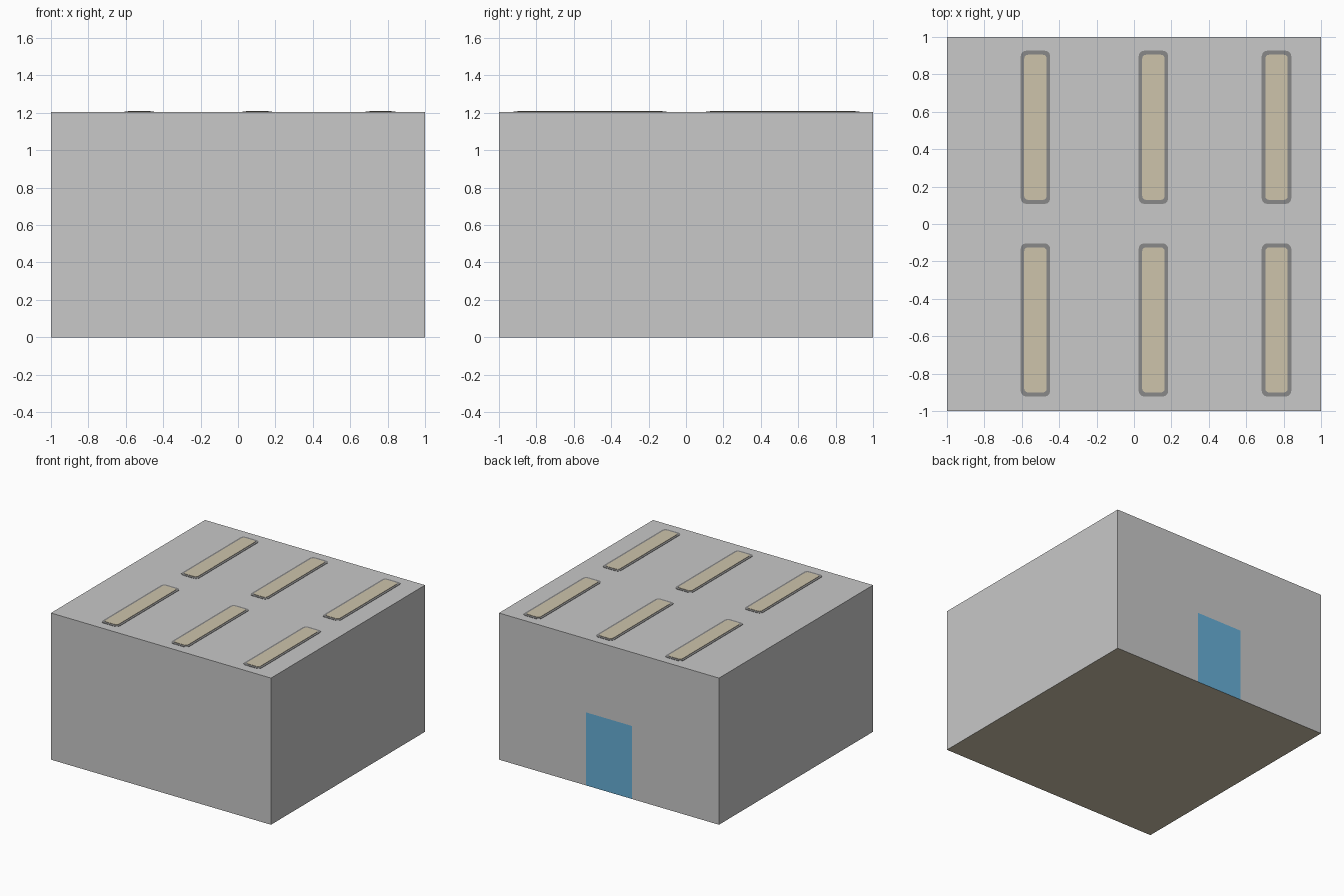
import bpy, bmesh, math

if "Cube" in bpy.data.objects:
    bpy.data.objects.remove(bpy.data.objects["Cube"])

WALL_TOP, ROOF_TOP = 1.2, 1.205
DOOR_W, DOOR_H = 0.21, 0.6


def material(name, r, g, b):
    m = bpy.data.materials.new(name)
    m.diffuse_color = (r, g, b, 1)
    m.use_nodes = True
    m.node_tree.nodes["Principled BSDF"].inputs["Base Color"].default_value = m.diffuse_color
    return m


GREY = material("wall grey", 0.58, 0.58, 0.58)
DARK = material("frame grey", 0.25, 0.25, 0.25)
BEIGE = material("warm beige", 0.61, 0.55, 0.41)
BLUE = material("door blue", 0.135, 0.43, 0.68)


def mesh_object(name, bm, mat):
    mesh = bpy.data.meshes.new(name)
    bm.to_mesh(mesh)
    bm.free()
    mesh.materials.append(mat)
    obj = bpy.data.objects.new(name, mesh)
    bpy.context.collection.objects.link(obj)
    return obj


def sheet(name, points, mat):
    """Single flat face."""
    bm = bmesh.new()
    bm.faces.new([bm.verts.new(p) for p in points])
    return mesh_object(name, bm, mat)


def plate(name, cx, cy, hx, hy, radius, z0, z1, mat):
    """Extruded rectangle, with rounded corners if radius > 0."""
    pts = []
    for i, (sx, sy) in enumerate([(1, 1), (-1, 1), (-1, -1), (1, -1)]):
        for k in range(4 if radius else 1):
            a = math.pi / 2 * (i + k / 3)
            pts.append((cx + sx * (hx - radius) + radius * math.cos(a),
                        cy + sy * (hy - radius) + radius * math.sin(a), z0))
    bm = bmesh.new()
    base = bm.faces.new([bm.verts.new(p) for p in pts])
    out = bmesh.ops.extrude_face_region(bm, geom=[base], use_keep_orig=True)
    for v in out["geom"]:
        if isinstance(v, bmesh.types.BMVert):
            v.co.z = z1
    bmesh.ops.recalc_face_normals(bm, faces=bm.faces)
    return mesh_object(name, bm, mat)


# Plain walls, facing outward
t = WALL_TOP
sheet("front_wall", [(-1, -1, 0), (1, -1, 0), (1, -1, t), (-1, -1, t)], GREY)
sheet("right_wall", [(1, -1, 0), (1, 1, 0), (1, 1, t), (1, -1, t)], GREY)
sheet("left_wall", [(-1, 1, 0), (-1, -1, 0), (-1, -1, t), (-1, 1, t)], GREY)

# Back wall wrapped around the doorway, and the door filling it
w, h = DOOR_W, DOOR_H
sheet("back_wall", [(1, 1, 0), (w, 1, 0), (w, 1, h), (-w, 1, h), (-w, 1, 0),
                    (-1, 1, 0), (-1, 1, t), (1, 1, t)], GREY)
sheet("door", [(w, 1, 0), (-w, 1, 0), (-w, 1, h), (w, 1, h)], BLUE)

# Floor and ceiling slab
sheet("floor", [(-1, 1, 0), (1, 1, 0), (1, -1, 0), (-1, -1, 0)], BEIGE)
plate("ceiling", 0, 0, 1, 1, 0, WALL_TOP, ROOF_TOP, GREY)

# Two rows of three framed light panels
for row, cy in (("back", 0.517), ("front", -0.513)):
    for col, cx in (("left", -0.527), ("middle", 0.104), ("right", 0.762)):
        plate(f"light_frame_{row}_{col}", cx, cy, 0.079, 0.41, 0.03,
              ROOF_TOP - 0.002, ROOF_TOP + 0.0025, DARK)
        plate(f"light_panel_{row}_{col}", cx, cy, 0.06, 0.388, 0.02,
              ROOF_TOP, ROOF_TOP + 0.005, BEIGE)
